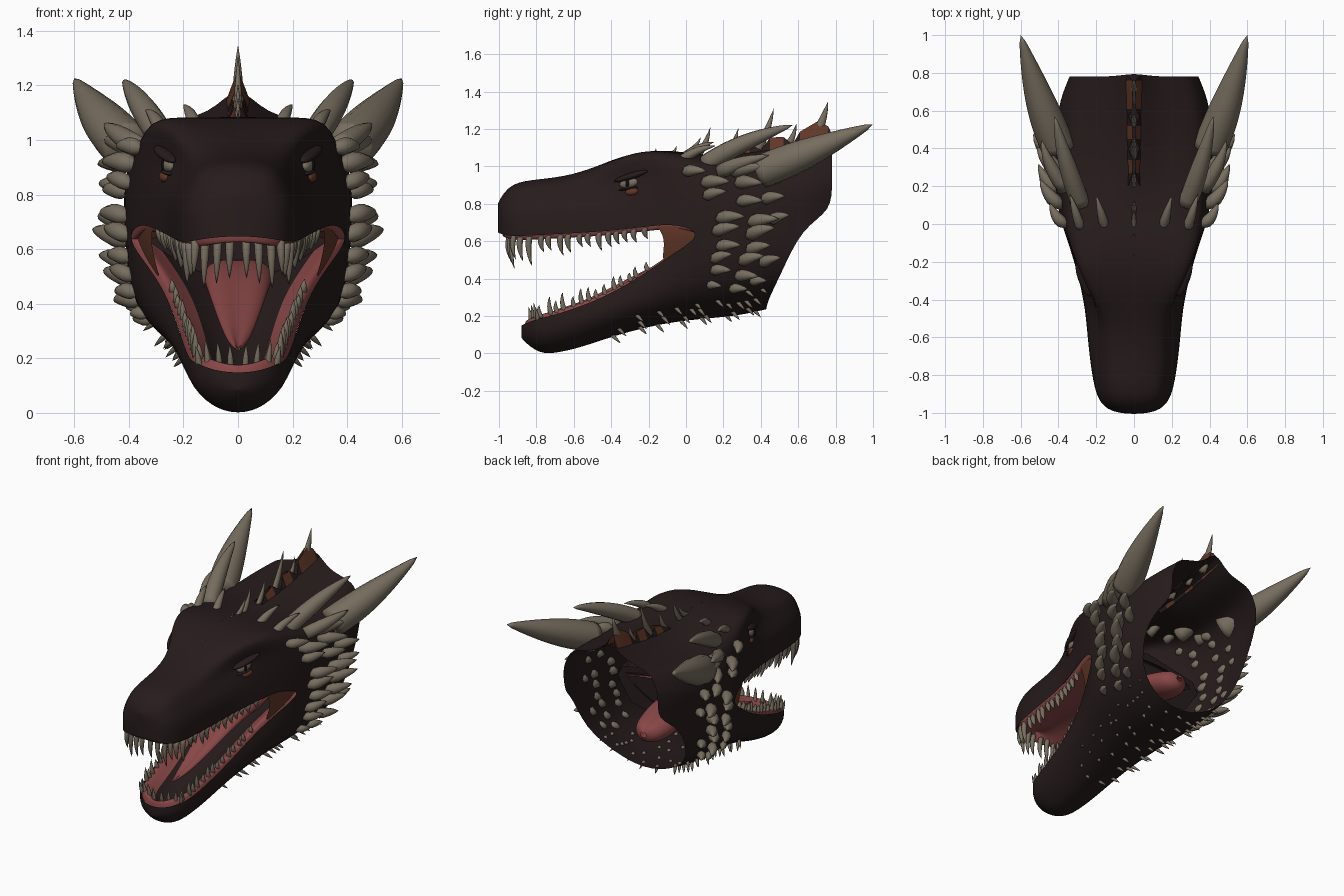
import bpy, bmesh, math, random
from mathutils import Vector as V
from mathutils.bvhtree import BVHTree

if "Cube" in bpy.data.objects:
    bpy.data.objects.remove(bpy.data.objects["Cube"])

random.seed(4)

def mat(name, c):
    m = bpy.data.materials.new(name)
    m.diffuse_color = (*c, 1)
    m.use_nodes = True
    m.node_tree.nodes["Principled BSDF"].inputs["Base Color"].default_value = m.diffuse_color
    return m

SKIN = mat("dark_hide", (0.020, 0.0112, 0.0115))
HORN = mat("horn_bone", (0.185, 0.155, 0.115))
PINK = mat("mouth_pink", (0.25, 0.062, 0.062))
RUST = mat("rust_membrane", (0.12, 0.038, 0.02))
BLACK = mat("pupil_black", (0.005, 0.005, 0.005))

def finish(name, bm, mats):
    bmesh.ops.recalc_face_normals(bm, faces=bm.faces[:])
    for f in bm.faces:
        f.smooth = True
    me = bpy.data.meshes.new(name)
    bm.to_mesh(me)
    bm.free()
    for m in mats:
        me.materials.append(m)
    ob = bpy.data.objects.new(name, me)
    bpy.context.scene.collection.objects.link(ob)
    return ob

def mirror(ob, subsurf=2):
    m = ob.modifiers.new("mirror", 'MIRROR')
    m.merge_threshold = 0.002
    if subsurf:
        s = ob.modifiers.new("smooth", 'SUBSURF')
        s.levels = s.render_levels = subsurf
    return ob

def grid(bm, rows, col_mat=None):
    vs = [[bm.verts.new(p) for p in r] for r in rows]
    for a, b in zip(vs, vs[1:]):
        for j in range(len(a) - 1):
            f = bm.faces.new((a[j], a[j + 1], b[j + 1], b[j]))
            f.material_index = col_mat[j] if col_mat else 0

def spike(bm, a, b, r, bend=(0, 0, 0), sides=8, rings=6, flat=1.0, power=.65, root=1.0):
    """Curved tapering horn from a to b; root < 1 narrows its base."""
    a, b = V(a), V(b)
    d = (b - a).normalized()
    u = d.cross(V((0, 0, 1)) if abs(d.z) < 0.9 else V((0, 1, 0))).normalized()
    w = u.cross(d)
    loops = []
    for i in range(rings):
        t = i / rings
        c = a.lerp(b, t) + V(bend) * 4 * t * (1 - t)
        q = r * (1 - t) ** power * (1 + 0.25 * math.sin(math.pi * t)) * min(1, root + 3 * t)
        loops.append([bm.verts.new(c + u * q * flat * math.cos(k * math.tau / sides)
                      + w * q * math.sin(k * math.tau / sides)) for k in range(sides)])
    tip = bm.verts.new(b)
    for k in range(sides):
        n = (k + 1) % sides
        for p, q in zip(loops, loops[1:]):
            bm.faces.new((p[k], p[n], q[n], q[k]))
        bm.faces.new((loops[-1][k], loops[-1][n], tip))
    bm.faces.new(loops[0][::-1])

def both(bm, a, b, r, bend=(0, 0, 0), **k):
    for s in (1, -1):
        f = lambda p: (p[0] * s, p[1], p[2])
        spike(bm, f(a), f(b), r, f(bend), **k)

# skull stations: y, top z, ridge x z, cheek x z, lip x z
UP = [(-1.01, .79, 0, .77, 0, .72, 0, .65), (-.995, .83, .09, .80, .13, .73, .12, .64),
      (-.94, .905, .13, .88, .19, .75, .185, .625), (-.84, .93, .145, .905, .22, .76, .215, .63),
      (-.65, .945, .155, .915, .245, .77, .24, .64), (-.48, 1.0, .175, .965, .255, .79, .255, .65),
      (-.36, 1.05, .265, 1.05, .265, .82, .275, .66), (-.2, 1.085, .335, 1.095, .31, .84, .315, .68),
      (-.05, 1.085, .355, 1.065, .37, .85, .365, .695), (.1, 1.06, .35, 1.03, .41, .85, .41, .64),
      (.3, 1.09, .35, 1.01, .425, .85, .42, .64), (.62, 1.16, .33, 1.04, .42, .88, .40, .675),
      (.78, 1.22, .28, 1.07, .35, .92, .33, .76)]
# jaw stations: y, lip x z, side x z, bottom z, backward shear
LOW = [(-.885, 0, .145, 0, .12, .09, 0), (-.87, .09, .155, .09, .11, .065, 0),
       (-.80, .16, .185, .16, .10, .0, 0), (-.72, .18, .2, .18, .10, -.015, 0),
       (-.55, .2, .255, .21, .15, .025, 0), (-.38, .225, .33, .245, .22, .085, 0),
       (-.2, .265, .44, .29, .28, .13, 0), (-.06, .33, .54, .34, .33, .155, 0),
       (.1, .41, .64, .39, .37, .17, 0), (.3, .42, .64, .4, .38, .185, .02),
       (.62, .40, .675, .38, .42, .22, .19)]

# hide: skull and lower jaw joined behind the mouth corner, open at the neck
bm = bmesh.new()
rows = []
for y, zt, wr, zr, wm, zm, wb, zb in UP:
    k, h = (.75, .5) if y < .2 else (.12, .35)
    dent = .06 if -.4 < y < -.3 else .03 if -.5 < y < -.15 else 0
    rows.append([V((0, y + (.02 if y > .7 else 0), zt)), V((wr * h, y, zr + (zt - zr) * k)), V((wr, y, zr)),
                 V(((wr + wm) / 2 - dent, y, (zr + zm) / 2)), V((wm, y, zm)), V((wb, y, zb))])
grid(bm, rows)
rows = []
for y, wt, zt, wm, zm, zb, sh in LOW:
    rows.append([V((wt, y, zt)), V((wm, y - sh * .6, zm)),
                 V((wm * .55, y - sh, zb + (zm - zb) * .25)), V((0, y - sh, zb))])
grid(bm, rows)
bmesh.ops.remove_doubles(bm, verts=bm.verts[:], dist=0.001)
hide = mirror(finish("head_hide", bm, [SKIN]))

# gums, palate and mouth floor, with dark hide above the palate
bm = bmesh.new()
for rise, m, stations in ((0, 0, UP[:10]), (.014, 1, UP[6:10])):
    grid(bm, [[V((wb * .975, y + .02, zb + .015 + rise)), V((max(0, wb - .016), y + .025, zb - .035 + rise * 2)),
               V((max(0, wb - .07), y + .05, zb + .0 + rise)), V((0, y + .06, zb + .06 + rise))]
              for y, _, _, _, _, _, wb, zb in stations], [m] * 3)
grid(bm, [[V((wt * .975, y + .015, zt - .015)), V((max(0, wt - .014), y + .025, zt + .05)),
           V((max(0, wt - .085), y + .05, zt - .02)), V((0, y + .06, zt - .45 * (zt - zb)))]
          for y, wt, zt, _, _, zb, _ in LOW[:9]], [0, 0, 1])
mirror(finish("gums_and_palate", bm, [PINK, SKIN]))

# throat wall
bm = bmesh.new()
bm.faces.new([bm.verts.new((x, .14, z)) for x, z in
              ((0, .76), (.36, .69), (.4, .62), (.3, .47), (0, .4))])
mirror(finish("throat_wall", bm, [SKIN]), 0)

# stretched skin at the mouth corner
bm = bmesh.new()
grid(bm, [[V((.305, -.18, .70)), V((.325, -.1, .62)), V((.28, -.14, .48))],
          [V((.335, -.08, .72)), V((.345, -.05, .62)), V((.305, -.07, .52))],
          [V((.37, .09, .70)), V((.37, .09, .635)), V((.36, .09, .56))]])
mirror(finish("mouth_corner_membrane", bm, [RUST]))

# tongue
bm = bmesh.new()
rows = []
for y, z, w, h in ((.44, .45, .02, .02), (.42, .45, .09, .07), (.3, .46, .13, .09), (.1, .52, .14, .08),
                   (-.15, .45, .115, .045), (-.38, .34, .075, .03), (-.56, .26, .04, .02), (-.68, .235, .008, .008)):
    rows.append([V((w * math.sin(k * math.pi / 6), y,
                    z + h * math.cos(k * math.pi / 6) - (.02 if k == 0 else 0))) for k in range(7)])
grid(bm, rows)
mirror(finish("tongue", bm, [PINK]))

def lip(table, y, ix, iz):
    for a, b in zip(table, table[1:]):
        if a[0] <= y <= b[0]:
            t = (y - a[0]) / (b[0] - a[0])
            return a[ix] + (b[ix] - a[ix]) * t, a[iz] + (b[iz] - a[iz]) * t

# teeth
bm = bmesh.new()
for x, l in ((.03, .14), (.075, .16), (.12, .18), (.155, .13)):
    both(bm, (x, -.945 + x * .2, .64), (x * 1.05, -.94 + x * .2, .63 - l), .016, (0, -.015, 0))
    both(bm, (x * .9, -.835 + x * .3, .165), (x, -.85 + x * .3, .18 + l * .5), .012)
for i in range(14):
    y = -.88 + i * .051 + random.uniform(-.01, .01)
    x, z = lip(UP, y, 6, 7)
    l = (.17 if i < 2 else .105 - .004 * i) * random.uniform(.6, 1.15)
    both(bm, (x - .025, y, z - .005), (x - .03, y + .015, z - .025 - l), .017, (0, -.01, 0))
    y = -.77 + i * .043 + random.uniform(-.012, .012)
    x, z = lip(LOW, y, 1, 2)
    l = (.075 - .003 * i) * random.uniform(.4, 1.2)
    both(bm, (x - .028, y, z), (x - .022, y - .012, z + .03 + l), .014, (0, -.008, 0))
finish("teeth", bm, [HORN])

# large horns
bm = bmesh.new()
both(bm, (.4, .4, .97), (.6, 1.0, 1.225), .09, (.005, -.02, -.012), sides=14, rings=18, power=.6)
both(bm, (.28, .1, 1.01), (.42, .57, 1.22), .05, (.01, 0, .02), sides=12, rings=14, power=.55)
both(bm, (.36, .18, .97), (.49, .45, 1.06), .04, (.02, 0, .01), sides=10)
both(bm, (.15, -.03, 1.03), (.2, .15, 1.13), .026, (0, 0, .015))
both(bm, (.28, -.03, 1.03), (.34, .16, 1.11), .026, (0, 0, .015))
finish("crown_horns", bm, [HORN])

# cheek spikes set on the hide
bpy.context.view_layer.update()
tree = BVHTree.FromObject(hide, bpy.context.evaluated_depsgraph_get())
CHEEK = [(0, .97, .14), (.1, .91, .18), (.11, .84, .14), (.25, .97, .22), (.28, .91, .18), (.29, .81, .15),
         (.42, .82, .15), (.18, .72, .17), (.35, .7, .18), (.16, .65, .16), (.34, .63, .19), (.46, .71, .13),
         (.18, .57, .14), (.34, .55, .16), (.15, .5, .13), (.3, .49, .16), (.15, .44, .12), (.28, .41, .14),
         (.41, .48, .13), (.13, .36, .08), (.25, .34, .1), (.36, .38, .1)]
bm = bmesh.new()
for y, z, l in CHEEK:
    p = tree.ray_cast(V((2, y, z)), V((-1, 0, 0)))[0]
    if p:
        d = V((random.uniform(.45, .7), .75, random.uniform(-.03, .25))).normalized()
        both(bm, p - d * .018, p + d * l, .014 + l * .14, (.012, -.008, .008), root=.4, power=.6)
finish("cheek_spikes", bm, [HORN])

# small jaw spikes
bm = bmesh.new()
spots = [(V((x + random.uniform(-.02, .02), y + random.uniform(-.04, .04), -1)), V((0, 0, 1)))
         for x in (.06, .14, .22) for y in (-.36, -.24, -.12, 0, .11, .22, .33) if x < .33 + y * .4]
spots += [(V((2, y, z)), V((-1, 0, 0))) for y, z in
          ((-.05, .24), (.06, .26), (.17, .28), (.28, .27), (.37, .29), (.41, .34), (.33, .33))]
for o, ray in spots:
    p, n = tree.ray_cast(o, ray)[:2]
    if p:
        n = -n if n.dot(ray) > 0 else n
        d = (n * .8 + V((.15, .55, 0))).normalized()
        both(bm, p - d * .012, p + d * random.uniform(.04, .065), .011, sides=6, rings=4)
finish("jaw_spikes", bm, [HORN])

# spines along the middle of the head
def crest(y):
    p = tree.ray_cast(V((.003, y, 3)), V((0, 0, -1)))[0]
    return p.z if p else 1.2

bm = bmesh.new()
for y, dy, l, r in ((-.4, .03, .012, .008), (-.3, .03, .015, .009), (-.2, .04, .02, .01), (-.1, .05, .03, .011),
                    (-.02, .1, .08, .018), (.05, .08, .14, .02), (.2, .08, .14, .02), (.36, .11, .23, .024),
                    (.52, .07, .12, .02), (.66, .1, .25, .03)):
    z = crest(y)
    spike(bm, (0, y, z - .02), (0, y + dy, z + l - .04 * (y > .6)), r, (0, .01, -.01), flat=.7)
finish("back_spines", bm, [HORN])

# crest sails between the spines, rust in the middle and hide at the ends
bm = bmesh.new()
for prof in (((.2, 0), (.27, .03), (.34, .05), (.4, 0)), ((.4, 0), (.45, .06), (.52, .05), (.57, 0)),
             ((.57, 0), (.61, .06), (.7, .09), (.76, .05), (.78, 0))):
    n = len(prof) - 1
    for s in (1, -1):
        top = [bm.verts.new((s * (.03 if i in (0, n) else .008), y, crest(y) + z)) for i, (y, z) in enumerate(prof)]
        bot = [bm.verts.new((s * .045, y, crest(y) - .025)) for y, z in prof]
        for i in range(n):
            f = bm.faces.new((top[i], top[i + 1], bot[i + 1], bot[i]))
            f.material_index = 1 if i == 0 or (i == n - 1 and y < .7) else 0
finish("crest_sails", bm, [RUST, SKIN])

# eyes, pupils, rust patches and brow lids
def blob(name, c, scale, m, tilt=0, lift=0):
    bm = bmesh.new()
    bmesh.ops.create_uvsphere(bm, u_segments=16, v_segments=10, radius=1)
    for v in bm.verts:
        x, y, z = v.co.x * scale[0], v.co.y * scale[1], v.co.z * scale[2]
        v.co = V((x + tilt * y, y, z + lift * y)) + c
    return mirror(finish(name, bm, [m]), 0)

def on_face(y, z):
    return tree.ray_cast(V((2, y, z)), V((-1, 0, 0)))[0] or V((.25, y, z))

p = on_face(-.305, .91)
blob("eye", p, (.024, .05, .027), HORN, .25, .15)
blob("pupil", p + V((.019, -.008, 0)), (.007, .011, .02), BLACK)
blob("lower_eye_patch", on_face(-.29, .865), (.016, .035, .02), RUST, .3, .1)
blob("upper_lid", p + V((.012, .01, .038)), (.028, .09, .018), SKIN, .35, .3)
blob("lower_lid", p + V((.002, 0, -.029)), (.02, .055, .008), SKIN, .25, .15)
